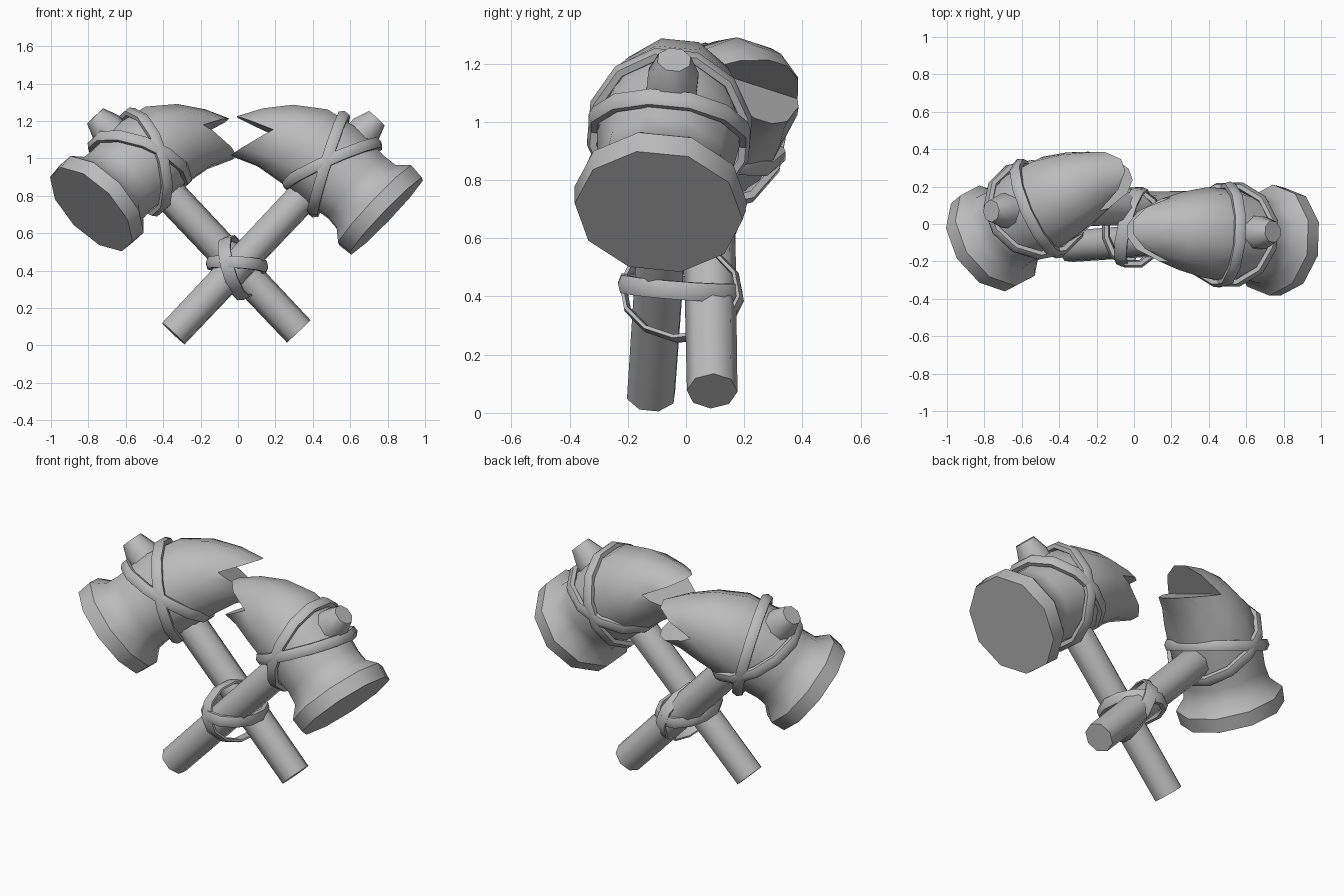
import bpy, bmesh, math
from mathutils import Vector, Matrix

cube = bpy.data.objects.get("Cube")
if cube:
    bpy.data.objects.remove(cube, do_unlink=True)

grey = bpy.data.materials.new("plain_grey")
grey.use_nodes = True
grey.diffuse_color = (0.5, 0.5, 0.5, 1)
grey.node_tree.nodes["Principled BSDF"].inputs["Base Color"].default_value = (0.5, 0.5, 0.5, 1)
Y = Vector((0, 1, 0))


def loft(name, rings, matrix, closed=False):
    """Skin a list of equal rings, capped or joined end to end."""
    bm = bmesh.new()
    loops = [[bm.verts.new(matrix @ p) for p in ring] for ring in rings]
    n = len(loops[0])
    pairs = list(zip(loops, loops[1:]))
    if closed:
        pairs.append((loops[-1], loops[0]))
    else:
        bm.faces.new(loops[0])
        bm.faces.new(loops[-1])
    for a, b in pairs:
        for i in range(n):
            j = (i + 1) % n
            bm.faces.new((a[i], a[j], b[j], b[i]))
    bmesh.ops.recalc_face_normals(bm, faces=bm.faces)
    mesh = bpy.data.meshes.new(name)
    bm.to_mesh(mesh)
    bm.free()
    mesh.materials.append(grey)
    obj = bpy.data.objects.new(name, mesh)
    bpy.context.collection.objects.link(obj)
    return obj


def smooth(obj, degrees):
    bpy.ops.object.select_all(action="DESELECT")
    obj.select_set(True)
    bpy.context.view_layer.objects.active = obj
    bpy.ops.object.shade_smooth_by_angle(angle=math.radians(degrees))


def tube(name, path, sides, matrix):
    """Round tube along (x, z, radius) points in the upright plane."""
    pts = [Vector((x, 0, z)) for x, z, r in path]
    rings = []
    for i, (x, z, r) in enumerate(path):
        along = (pts[min(i + 1, len(pts) - 1)] - pts[max(i - 1, 0)]).normalized()
        across = along.cross(Y)
        angles = [math.tau * (k + 0.5) / sides for k in range(sides)]
        rings.append([pts[i] + r * (math.cos(a) * across + math.sin(a) * Y) for a in angles])
    return loft(name, rings, matrix)


def band(name, centre, u, v, thick, wide, matrix):
    """Closed cord around an ellipse with half axes u and v."""
    c, u, v = Vector(centre), Vector(u), Vector(v)
    normal = u.cross(v).normalized()
    rings = []
    for k in range(12):
        t = math.tau * (k + 0.5) / 12
        out = (v * math.cos(t) - u * math.sin(t)).cross(normal).normalized()
        p = c + u * math.cos(t) + v * math.sin(t)
        rings.append([p + thick * math.cos(a) * out + wide * math.sin(a) * normal
                      for a in (math.tau * s / 6 for s in range(6))])
    smooth(loft(name, rings, matrix, closed=True), 65)


BASE = Vector((-0.345, 0, 0.063))
SHAFT = Vector((0.687, 0, 0.727)).normalized()
SIDE = Vector((-SHAFT.z, 0, SHAFT.x))
HEAD = [(0.795, 0.69, 0.29), (0.734, 0.749, 0.298), (0.687, 0.793, 0.24),
        (0.63, 0.848, 0.232), (0.5, 0.965, 0.25), (0.38, 1.05, 0.243),
        (0.25, 1.09, 0.21), (0.12, 1.115, 0.16), (-0.06, 1.12, 0.095)]


def hammer(prefix, place, tilt, twist):
    m = (place @ Matrix.Translation(BASE) @ Matrix.Rotation(tilt, 4, SIDE)
         @ Matrix.Rotation(-twist, 4, SHAFT) @ Matrix.Translation(-BASE))

    # Handle running through the head to a tapered end
    stops = [(0, 0.087), (0.8, 0.09), (1.5, 0.093), (1.585, 0.06)]
    path = [(p.x, p.z, r) for p, r in ((BASE + SHAFT * d, r) for d, r in stops)]
    smooth(tube(prefix + "_handle", path, 8, m), 50)

    # Head with a flared striking end and a bent, tapering claw
    head = tube(prefix + "_head", HEAD, 10, m)

    # Wedge notch that splits the claw tip
    wedge = [(0.195, 1.14), (-0.26, 1.337), (-0.26, 0.90)]
    cutter = loft(prefix + "_notch_cutter",
                  [[Vector((x, y, z)) for x, z in wedge] for y in (-0.6, 0.6)], m)
    cutter.hide_render = True
    mod = head.modifiers.new("notch", "BOOLEAN")
    mod.operation = "DIFFERENCE"
    mod.solver = "EXACT"
    mod.object = cutter
    bpy.context.view_layer.objects.active = head
    bpy.ops.object.modifier_apply(modifier=mod.name)
    bpy.data.objects.remove(cutter, do_unlink=True)
    smooth(head, 40)

    # Two cords crossing around the head
    band(prefix + "_steep_cord", (0.485, 0, 0.97), (0.085, 0, 0.265), (0, 0.265, 0),
         0.024, 0.034, m)
    band(prefix + "_slanted_cord", (0.505, 0, 0.97), (0.25, 0, 0.11), (0, 0.265, 0),
         0.024, 0.034, m)


hammer("left", Matrix.Translation((0, -0.12, 0)), 0.05, 0.09)
hammer("right", Matrix.Translation((-0.02, 0.09, 0.012)) @ Matrix.Scale(-1, 4, (1, 0, 0)),
       -0.013, 0.45)

# Bindings where the handles cross
flat = Matrix.Identity(4)
band("crossing_cord", (-0.005, -0.02, 0.43), (0.15, 0, -0.01), (0, 0.2, -0.015), 0.022, 0.036, flat)
band("crossing_strap", (-0.01, -0.015, 0.415), (0.05, 0.03, -0.16), (0.04, 0.2, 0.02),
     0.012, 0.04, flat)
